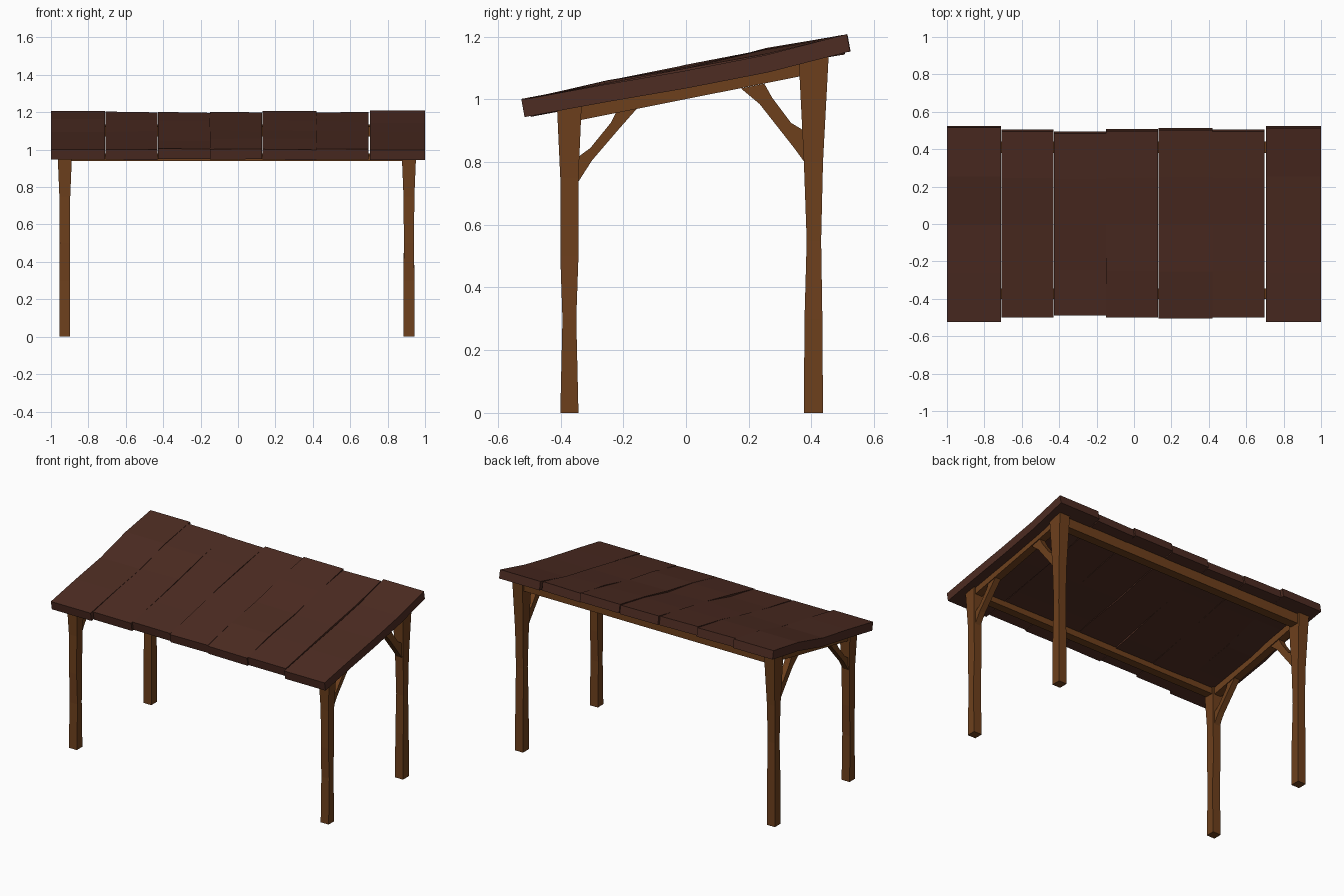
import bpy, bmesh, random

if "Cube" in bpy.data.objects:
    bpy.data.objects.remove(bpy.data.objects["Cube"])

random.seed(4)


def material(name, color):
    m = bpy.data.materials.new(name)
    m.diffuse_color = color
    m.use_nodes = True
    m.node_tree.nodes["Principled BSDF"].inputs["Base Color"].default_value = m.diffuse_color
    return m


WOOD = material("post_wood", (0.155, 0.051, 0.012, 1))
ROOF = material("roof_wood", (0.075, 0.025, 0.016, 1))


def loft(name, sections, mat):
    """Closed four-sided bar through a list of quads."""
    bm = bmesh.new()
    rings = [[bm.verts.new(p) for p in s] for s in sections]
    for a, b in zip(rings, rings[1:]):
        for i in range(4):
            j = (i + 1) % 4
            bm.faces.new((a[i], a[j], b[j], b[i]))
    bm.faces.new(rings[0])
    bm.faces.new(rings[-1])
    bmesh.ops.recalc_face_normals(bm, faces=bm.faces[:])
    me = bpy.data.meshes.new(name)
    bm.to_mesh(me)
    bm.free()
    me.materials.append(mat)
    ob = bpy.data.objects.new(name, me)
    bpy.context.collection.objects.link(ob)
    return ob


def under(y):
    """Height of the underside of the roof."""
    return 1.047 + 0.199 * y


def post(name, x, rows):
    secs = []
    for z, y0, y1, hw in rows:
        top = z is None
        secs.append([(x - hw, y0, under(y0) if top else z), (x + hw, y0, under(y0) if top else z),
                     (x + hw, y1, under(y1) if top else z), (x - hw, y1, under(y1) if top else z)])
    loft(name, secs, WOOD)


def brace(name, x, pairs, hw=0.02):
    loft(name, [[(x - hw, *lo), (x + hw, *lo), (x + hw, *hi), (x - hw, *hi)]
                for lo, hi in pairs], WOOD)


# Tapered posts: height (None = cut to roof), y range, half width
front_rows = [(0, -0.401, -0.343, 0.029), (0.3, -0.394, -0.35, 0.029), (0.5, -0.401, -0.343, 0.027),
              (0.75, -0.401, -0.343, 0.029), (None, -0.411, -0.333, 0.038)]
back_rows = [(0, 0.376, 0.437, 0.029), (0.3, 0.378, 0.435, 0.029), (0.55, 0.385, 0.431, 0.027),
             (0.8, 0.376, 0.437, 0.029), (None, 0.36, 0.455, 0.038)]
# Curved braces: lower point, upper point
front_brace = [((-0.35, 0.727), (-0.35, 0.812)), ((-0.30, 0.805), (-0.305, 0.845)),
               ((-0.21, 0.91), (-0.24, 0.925)), ((-0.15, 0.978), (-0.22, 0.965))]
back_brace = [((0.385, 0.79), (0.385, 0.895)), ((0.345, 0.845), (0.335, 0.925)),
              ((0.235, 0.985), (0.275, 1.005)), ((0.175, 1.035), (0.25, 1.05))]

for side, x in (("left", -0.926), ("right", 0.914)):
    post(f"front_post_{side}", x, front_rows)
    post(f"back_post_{side}", x, back_rows)
    brace(f"front_brace_{side}", x, front_brace)
    brace(f"back_brace_{side}", x, back_brace)
    # Sloping side rail
    loft(f"side_rail_{side}",
         [[(x - 0.025, y, under(y) - 0.046), (x + 0.025, y, under(y) - 0.046),
           (x + 0.025, y, under(y)), (x - 0.025, y, under(y))] for y in (-0.38, 0.41)], WOOD)

# Cross beams along the front and back
for name, y0, y1, zb in (("front_beam", -0.40, -0.345, 0.938), ("back_beam", 0.38, 0.44, 1.07)):
    loft(name, [[(x, y0, zb), (x, y1, zb), (x, y1, under(y1)), (x, y0, under(y0))]
                for x in (-0.92, 0.908)], WOOD)

# Uneven roof planks
edges = [-1, -0.71, -0.43, -0.15, 0.13, 0.42, 0.70, 1]
spans = [(-0.52, 0.52), (-0.495, 0.5), (-0.485, 0.49), (-0.495, 0.502),
         (-0.5, 0.507), (-0.495, 0.5), (-0.52, 0.518)]
end_wave = [0.0, -0.004, -0.011, -0.012, 0.003]
left_wave = [0.003, 0.0, -0.008, 0.010, 0.002]
for i, (ya, yb) in enumerate(spans):
    x0, x1 = edges[i] + 0.001, edges[i + 1] - 0.001
    if i in (0, 6):
        x0, x1 = edges[i] + (0.005 if i else 0), edges[i + 1]
    secs = []
    for k in range(5):
        y = ya + (yb - ya) * k / 4
        if i in (0, 6):
            d0 = d1 = (left_wave if i == 0 else end_wave)[k]
        else:
            amp = 0.009 if 0 < k < 4 else 0.004
            d0, d1 = (random.uniform(-amp, amp) for _ in range(2))
        t = 0.055
        z = under(y)
        secs.append([(x0, y + 0.005, z + d0), (x1, y + 0.005, z + d1),
                     (x1, y - 0.005, z + d1 + t), (x0, y - 0.005, z + d0 + t)])
    loft(f"roof_plank_{i + 1}", secs, ROOF)
